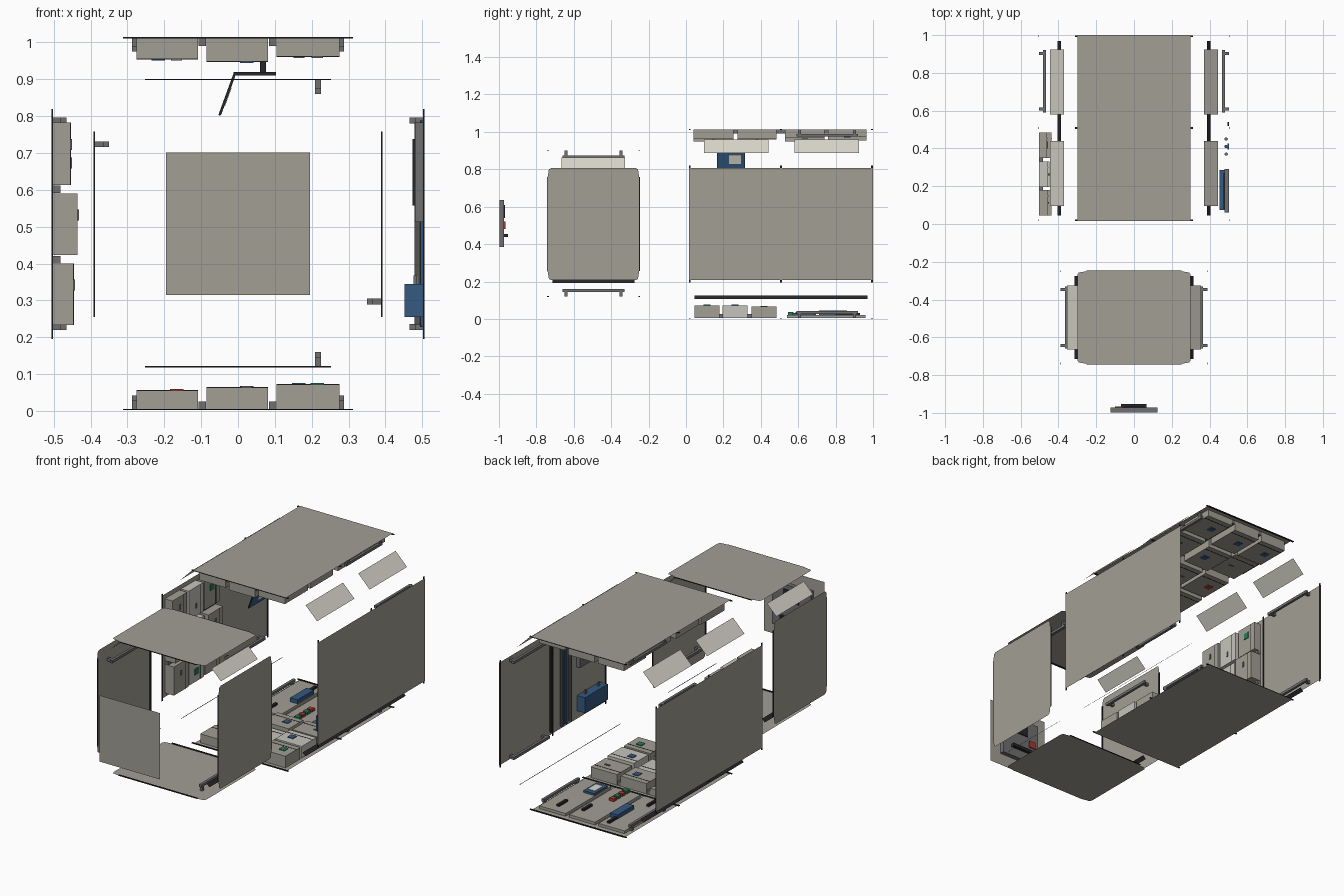
import bpy, bmesh
from mathutils import Vector, Matrix

cube = bpy.data.objects.get("Cube")
if cube:
    bpy.data.objects.remove(cube, do_unlink=True)


def material(name, *rgb):
    m = bpy.data.materials.new(name)
    m.use_nodes = True
    m.diffuse_color = (*rgb, 1)
    m.node_tree.nodes["Principled BSDF"].inputs["Base Color"].default_value = (*rgb, 1)
    return m


GREY = material("panel grey", .365, .345, .3)
PALE = material("pale case grey", .56, .55, .5)
LAMP = material("lamp white", .7, .68, .6)
RAIL = material("rail grey", .16, .16, .16)
DARK = material("frame black", .02, .02, .023)
BLUE = material("blue", .035, .1, .22)
GREEN = material("green", .02, .2, .1)
RED = material("red", .4, .04, .03)


def finish(name, bm, mat):
    mesh = bpy.data.meshes.new(name)
    bm.to_mesh(mesh)
    bm.free()
    mesh.materials.append(mat)
    obj = bpy.data.objects.new(name, mesh)
    bpy.context.collection.objects.link(obj)
    return obj


def sheet(name, points, mat):
    bm = bmesh.new()
    bm.faces.new([bm.verts.new(p) for p in points])
    return finish(name, bm, mat)


def frame(origin, across, inward):
    """Wall frame: across the wall, along y, and inward from the wall."""
    m = Matrix((Vector(across), Vector((0, 1, 0)), Vector(inward))).transposed().to_4x4()
    m.translation = Vector(origin)
    return m


WORLD = Matrix()
GAP = .002  # clearance that keeps parts off the panel sheets


def box(name, f, u, y, h, mat):
    """Box given by its ranges in the frame f."""
    bm = bmesh.new()
    bmesh.ops.create_cube(bm, size=1)
    for v in bm.verts:
        v.co = f @ Vector([(a + b) / 2 + (b - a) * c for (a, b), c in zip((u, y, h), v.co)])
    bmesh.ops.recalc_face_normals(bm, faces=bm.faces)
    return finish(name, bm, mat)


def tube(name, f, u, y, h, r, mat):
    """Round pipe across the wall."""
    bm = bmesh.new()
    bmesh.ops.create_cone(bm, cap_ends=True, segments=10, radius1=r, radius2=r, depth=u[1] - u[0])
    for v in bm.verts:
        v.co = f @ Vector(((u[0] + u[1]) / 2 + v.co.z, y + v.co.x, h + v.co.y))
    bmesh.ops.recalc_face_normals(bm, faces=bm.faces)
    return finish(name, bm, mat)


def handrail(name, f, u, y0, y1, reach):
    box(name + "_bar", f, (u - .008, u + .008), (y0, y1), (reach - .015, reach), RAIL)
    for y in (y0 + .018, y1 - .018):
        box(name + "_post", f, (u - .008, u + .008), (y - .008, y + .008), (GAP, reach), RAIL)


def ribs(name, f, half, ys):
    for y in ys:
        box(name + "_rib", f, (-half, half), (y - .005, y + .005), (.0005, .004), DARK)


def walls(x, mid, z0, z1):
    return {"floor": frame((0, 0, z0), (1, 0, 0), (0, 0, 1)),
            "roof": frame((0, 0, z1), (1, 0, 0), (0, 0, -1)),
            "right_wall": frame((-x, 0, mid), (0, 0, 1), (1, 0, 0)),
            "left_wall": frame((x, 0, mid), (0, 0, 1), (-1, 0, 0))}


main = walls(.506, .508, .002, 1.015)
nose = walls(.392, .507, .118, .902)

# Main compartment: panels, ribs and paired handrails
for name, f in main.items():
    sheet(name + "_panel", [f @ Vector((u, y, 0)) for u, y in
                            ((-.3, .015), (.3, .015), (.3, 1), (-.3, 1))], GREY)
    ribs(name, f, .312, (.02, .508, .994))
    for u in (-.28, .28):
        handrail(name + "_handrail", f, u, .59, .92, .04)

# Smaller compartment: corner-cut panels, end ribs and one handrail each
for name, f in nose.items():
    outline = [(su * u, -.495 + sy * y) for su, sy, order in
               ((1, 1, 1), (-1, 1, -1), (-1, -1, 1), (1, -1, -1))
               for u, y in ((.3, .225), (.293, .238), (.25, .245))[::order]]
    sheet("small_" + name + "_panel", [f @ Vector((u, y, 0)) for u, y in outline], GREY)
    ribs("small_" + name, f, .252, (-.738, -.25))
    handrail("small_" + name + "_handrail", f, -.21 if name == "left_wall" else .217, -.66, -.33, .042)

# Sloping lamp sheets and dark lower strips between the walls
for s in (-1, 1):
    for part, x, z, w, y0, y1, mat in (
            ("lamp", .37, .96, .074, .095, .44, LAMP), ("lamp", .37, .96, .074, .58, .925, LAMP),
            ("small_lamp", .295, .862, .06, -.665, -.325, LAMP),
            ("lower_strip", .386, .124, .018, .045, .97, DARK),
            ("small_lower_strip", .298, .21, .018, -.715, -.275, DARK)):
        sheet(part, [(s * x, y0, z), (s * x, y1, z),
                     (s * (x + w), y1, z - w), (s * (x + w), y0, z - w)], mat)

# Equipment cases in a grid on floor, roof and right wall
COLUMNS = ((-.275, -.108), (-.085, .082), (.105, .275))
FRONT_ROWS = ((.045, .18), (.195, .33), (.35, .485))
ROOF_ROWS = ((.04, .255), (.275, .485), (.53, .74), (.76, .965))


def cases(wall, rows, heights, labels):
    """Labels are keyed by (column, row)."""
    f = main[wall]
    for j, (y0, y1) in enumerate(rows):
        for i, (u0, u1) in enumerate(COLUMNS):
            h = heights[i] - .006 * ((i + j) % 3) * (j > 0)
            u, y = (u0 + u1) / 2 + .025 * (-1) ** j, (y0 + y1) / 2
            box(wall + "_case", f, (u0, u1), (y0, y1), (GAP, h),
                PALE if wall != "roof" and j == 1 else GREY)
            box(wall + "_seam", f, (u0, u1), (y1 - .034, y1 - .03), (h, h + .001), DARK)
            if (i, j) in labels:
                box(wall + "_label", f, (u - .018, u + .018), (y - .018, y + .018),
                    (h, h + .004), labels[i, j])
            else:
                box(wall + "_grip", f, (u - .015, u + .015), (y - .005, y + .005), (h, h + .004), RAIL)
    for u in (-.097, .094):
        box(wall + "_duct", f, (u - .01, u + .01), (rows[0][0], rows[-1][1]), (GAP, .024), RAIL)


cases("floor", FRONT_ROWS, (.054, .062, .07),
      {(0, 0): RED, (2, 0): GREEN, (2, 1): BLUE, (1, 2): BLUE})
cases("roof", ROOF_ROWS, (.06, .067, .053),
      {(1, 0): BLUE, (0, 1): RED, (2, 2): GREEN, (1, 2): BLUE,
       (0, 3): BLUE, (1, 3): BLUE, (2, 3): BLUE})
cases("right_wall", FRONT_ROWS, (.06, .07, .052), {(0, 1): GREEN, (2, 2): GREEN, (0, 2): RED})

# Low rear floor trays and the things lying on them
F = main["floor"]
for u in COLUMNS:
    box("floor_tray", F, u, (.54, .96), (GAP, .018), GREY)
for u, y in ((.05, .84), (-.15, .89), (-.2, .6), (.19, .87)):
    box("tray_grip", F, (u - .008, u + .008), (y - .04, y + .04), (.018, .03), DARK)
for y, mat in ((.56, GREEN), (.6, RED), (.64, GREEN), (.68, RED)):
    box("tray_pack", F, (-.02, .01), (y - .014, y + .014), (.018, .034), mat)
box("blue_case", F, (-.16, -.112), (.71, .86), (.018, .042), BLUE)
box("tablet", F, (.108, .18), (.57, .69), (.018, .03), BLUE)
box("tablet_screen", F, (.122, .166), (.595, .665), (.03, .033), LAMP)

# Left wall: pipes, blue locker and shallow cabinet
L = main["left_wall"]
for y, mat in ((.37, RAIL), (.41, BLUE), (.45, RAIL)):
    tube("wall_pipe", L, (-.275, .275), y, .018, .009, mat)
box("pipe_backing", L, (-.28, .28), (.52, .54), (GAP, .012), DARK)
box("blue_strip", L, (-.28, .28), (.395, .425), (GAP, .01), BLUE)
box("blue_locker", L, (-.253, -.163), (.075, .285), (GAP, .054), BLUE)
for y in (.12, .24):
    box("locker_clasp", L, (-.163, -.14), (y - .006, y + .006), (.02, .03), RAIL)
box("shallow_cabinet", L, (.005, .275), (.06, .29), (GAP, .026), RAIL)
box("cabinet_door", L, (.05, .23), (.08, .27), (.026, .032), DARK)

# Laptop hanging under the roof
box("laptop_base", WORLD, (-.012, .103), (.17, .315), (.911, .92), DARK)
box("laptop_arm", WORLD, (.06, .076), (.235, .25), (.92, .97), DARK)
tilt = frame((-.05, 0, .802), (.04, 0, .11), (.11, 0, -.04))
box("laptop_lid", tilt, (0, 1), (.165, .315), (-.03, .02), DARK)
box("laptop_face", tilt, (.02, .98), (.168, .312), (.02, .03), BLUE)
box("laptop_screen", tilt, (.25, .7), (.23, .295), (.03, .045), LAMP)

# Front end sheet with its equipment on the inside
sheet("end_panel", [(x, -1, z) for x, z in
                    ((-.195, .315), (.195, .315), (.195, .702), (-.195, .702))], GREY)
box("end_rack", WORLD, (-.125, .125), (-.998, -.972), (.385, .635), RAIL)
box("end_bar", WORLD, (-.07, .065), (-.972, -.953), (.437, .455), DARK)
box("end_display", WORLD, (-.05, .05), (-.972, -.967), (.54, .61), DARK)
box("end_red_box", WORLD, (-.1, -.06), (-.972, -.966), (.48, .52), RED)
